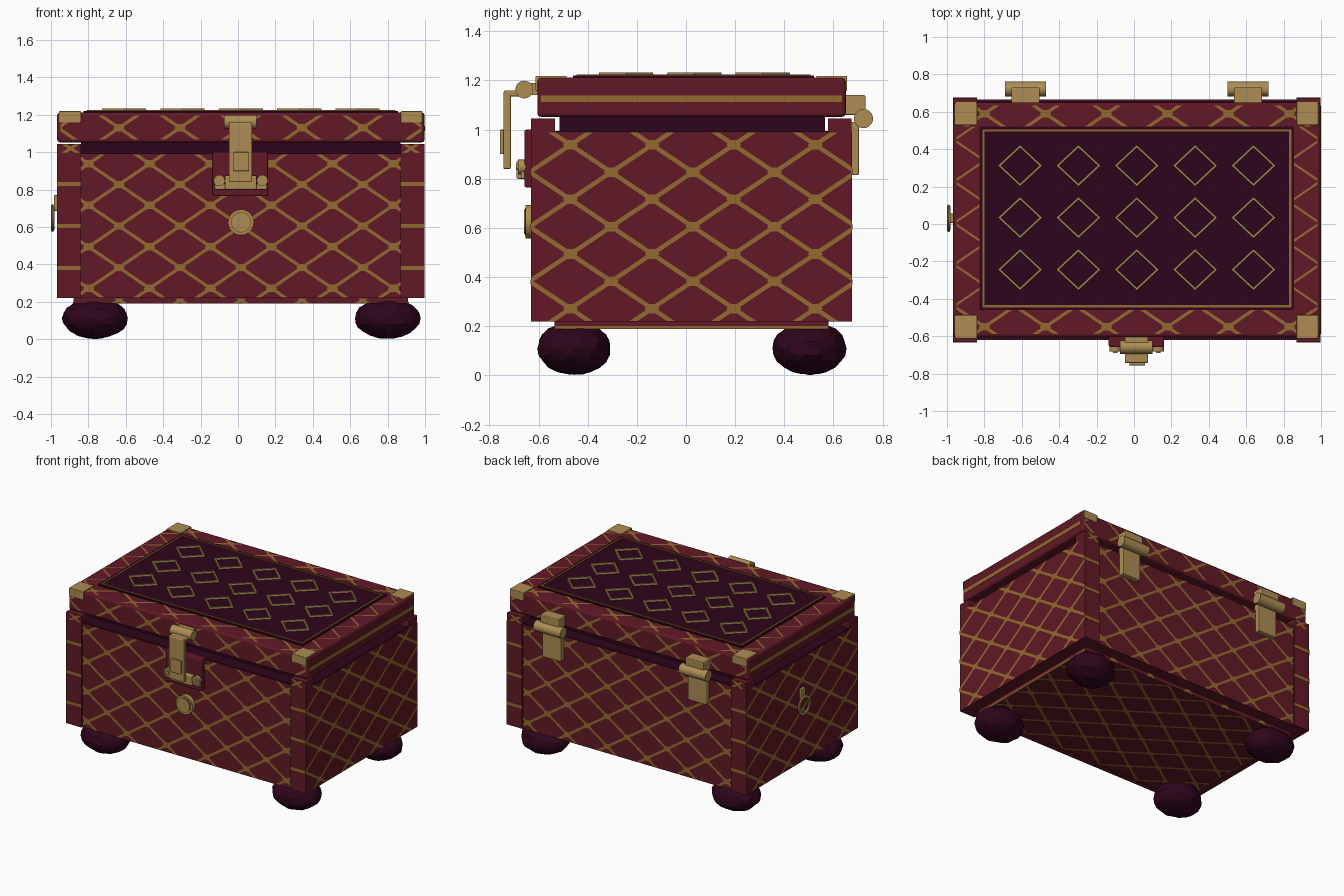
import bpy, bmesh, math, random
from mathutils import Vector, Matrix

if "Cube" in bpy.data.objects:
    bpy.data.objects.remove(bpy.data.objects["Cube"])

CX, CY = 0.015, 0.022          # middle of the chest body


def material(name, rgb):
    m = bpy.data.materials.new(name)
    m.diffuse_color = (*rgb, 1)
    m.use_nodes = True
    m.node_tree.nodes["Principled BSDF"].inputs["Base Color"].default_value = m.diffuse_color
    return m


MAROON = material("maroon", (0.12, 0.0095, 0.019))
GOLD = material("brass", (0.42, 0.265, 0.088))
TRIM = material("dull gold", (0.30, 0.142, 0.03))
PLUM = material("dark plum", (0.028, 0.0015, 0.0115))


def finish(bm, name, mat, bevel=0.0, smooth=False):
    me = bpy.data.meshes.new(name)
    bm.to_mesh(me)
    bm.free()
    me.materials.append(mat)
    ob = bpy.data.objects.new(name, me)
    bpy.context.collection.objects.link(ob)
    if bevel:
        b = ob.modifiers.new("bevel", 'BEVEL')
        b.width, b.segments = bevel, 3
    if smooth:
        bpy.ops.object.select_all(action='DESELECT')
        ob.select_set(True)
        bpy.context.view_layer.objects.active = ob
        bpy.ops.object.shade_smooth_by_angle(angle=math.radians(35))
    return ob


def box(name, mat, x, y, z, bevel=0.0):
    bm = bmesh.new()
    bmesh.ops.create_cube(bm, size=1)
    for v in bm.verts:
        v.co = [lo + (c + 0.5) * (hi - lo) for c, (lo, hi) in zip(v.co, (x, y, z))]
    return finish(bm, name, mat, bevel)


def cylinder(name, mat, centre, r, length, axis):
    bm = bmesh.new()
    bmesh.ops.create_cone(bm, cap_ends=True, segments=28, radius1=r, radius2=r, depth=length)
    rot = Matrix.Rotation(math.pi / 2, 4, 'Y' if axis == 'x' else 'X')
    bm.transform(Matrix.Translation(centre) @ rot)
    return finish(bm, name, mat, smooth=True)


def lattice(name, place, out, u, v, node, period, width=0.017, blob=0.03):
    """Diagonal lattice of flat stripes, cut from one rectangle."""
    bm = bmesh.new()
    bm.faces.new([bm.verts.new((a, b, 0)) for a, b in
                  ((u[0], v[0]), (u[1], v[0]), (u[1], v[1]), (u[0], v[1]))])
    (nu, nv), (pu, pv) = node, period
    half = width / 2 * math.hypot(1 / pu, 1 / pv)

    def value(p, s):
        return (p[0] - nu) / pu + s * (p[1] - nv) / pv

    for s in (1, -1):
        ends = [value((a, b), s) for a in u for b in v]
        normal = Vector((1 / pu, s / pv, 0))
        for k in range(math.floor(min(ends)), math.ceil(max(ends)) + 1):
            for d in (-half, half):
                co = Vector((nu + (k + d) * pu, nv, 0))
                bmesh.ops.bisect_plane(bm, geom=bm.verts[:] + bm.edges[:] + bm.faces[:],
                                       plane_co=co, plane_no=normal.normalized())
    gaps = []
    for f in bm.faces:
        c = f.calc_center_median()
        vals = [value(c, s) for s in (1, -1)]
        if all(abs(t - round(t)) > half for t in vals):
            gaps.append(f)
    bmesh.ops.delete(bm, geom=gaps, context='FACES')
    # blobs where the stripes cross
    for i in range(-16, 17):
        for j in range(-16, 17):
            a, b = nu + i * pu / 2, nv + j * pv / 2
            if (i + j) % 2 == 0 and u[0] + blob < a < u[1] - blob and v[0] + blob < b < v[1] - blob:
                bm.faces.new([bm.verts.new((a + blob * math.cos(t * math.pi / 3),
                                            b + 0.75 * blob * math.sin(t * math.pi / 3), 0.001))
                              for t in range(6)])
    for w in bm.verts:
        x, y, z = place(w.co.x, w.co.y)
        w.co = Vector((x, y, z)) + Vector(out) * w.co.z
    bm.normal_update()
    for f in bm.faces:
        if f.normal.dot(Vector(out)) < 0:
            f.normal_flip()
    return finish(bm, name, TRIM)


# Body: middle, two end boards, base, dark inner rim and ledge
box("body", MAROON, (-0.85, 0.88), (-0.6205, 0.6645), (0.22, 0.99))
box("inner_rim", PLUM, (-0.84, 0.87), (-0.515, 0.565), (0.9, 1.06))
box("ledge", PLUM, (-0.84, 0.87), (-0.615, 0.659), (0.985, 0.994))
box("base", MAROON, (-0.88, 0.91), (-0.535, 0.58), (0.19, 0.23))
PER = (0.326, 0.222)
for s in (-1, 1):
    side = "right" if s > 0 else "left"
    xs = sorted((CX + s * 0.855, CX + s * 0.982))
    xo = CX + s * 0.982
    box(side + "_end_board", MAROON, xs, (-0.63, 0.675), (0.22, 0.99))
    box(side + "_ledge", PLUM, sorted((CX + s * 0.85, CX + s * 0.977)), (-0.53, 0.574), (0.985, 0.994))
    lattice(side + "_end_pattern", lambda a, b: (xo + s * 0.002, a, b), (s, 0, 0),
            (-0.63, 0.675), (0.222, 0.988), (-0.47, 0.938), (0.332, 0.222), 0.018)
    for t in (-1, 1):
        end = "back" if t > 0 else "front"
        ys = sorted((CY + t * 0.555, CY + t * 0.652))
        yo = CY + t * 0.652
        box(f"{side}_{end}_post_top", MAROON, xs, ys, (0.98, 1.045))
        lattice(f"{side}_{end}_post_top_pattern", lambda a, b: (a, yo + t * 0.002, b), (0, t, 0),
                xs, (0.995, 1.045), (CX + s * 0.91, 1.02), (0.15, 0.1), 0.016, 0.015)
        for z in (0.38, 0.605, 0.83):
            box(f"{side}_{end}_post_stripe", TRIM, xs,
                sorted((yo - t * 0.002, yo + t * 0.003)), (z - 0.011, z + 0.011))
    box(side + "_base_trim", TRIM, sorted((CX + s * 0.89, CX + s * 0.898)), (-0.535, 0.58), (0.188, 0.2))

for t in (-1, 1):
    end = "back" if t > 0 else "front"
    yo = CY + t * 0.6445
    lattice(end + "_pattern", lambda a, b: (a, yo, b), (0, t, 0),
            (-0.84, 0.87), (0.222, 0.988), (0.016, 0.605), PER)
    lattice(end + "_base_pattern", lambda a, b: (a, CY + t * 0.56, b), (0, t, 0),
            (-0.88, 0.91), (0.192, 0.219), (0.016, 0.21), PER)
lattice("bottom_pattern", lambda a, b: (a, b, 0.188), (0, 0, -1),
        (-0.88, 0.91), (-0.535, 0.58), (0.016, CY), PER)

# Lid with patterned faces
box("lid", MAROON, (-0.967, 0.997), (-0.605, 0.65), (1.052, 1.212), 0.016)
for t in (-1, 1):
    end = "back" if t > 0 else "front"
    lattice(end + "_lid_pattern", lambda a, b: (a, CY + t * 0.6295, b), (0, t, 0),
            (-0.95, 0.98), (1.068, 1.196), (0.016, 1.13), PER)
    strip = (-0.589, -0.46) if t < 0 else (0.52, 0.634)
    lattice(end + "_lid_top_pattern", lambda a, b: (a, b, 1.214), (0, 0, 1),
            (-0.95, 0.98), strip, (0.179, -0.55 if t < 0 else 0.59), PER)
    xs = (-0.95, -0.825) if t < 0 else (0.855, 0.98)
    lattice(("left" if t < 0 else "right") + "_lid_top_pattern", lambda a, b: (a, b, 1.214),
            (0, 0, 1), xs, (-0.46, 0.52), (0.179, -0.55), PER, 0.012)
    box("lid_end_stripe", TRIM, sorted((CX + t * 0.980, CX + t * 0.984)), (-0.589, 0.634), (1.112, 1.139))
    # brass corner caps
    for s in (-1, 1):
        box("lid_corner_cap", GOLD, sorted((CX + s * 0.855, CX + s * 0.972)),
            sorted((CY + t * 0.508, CY + t * 0.634)), (1.158, 1.219), 0.004)

# Dark top panel with border and raised diamonds
box("top_panel", PLUM, (-0.825, 0.855), (-0.46, 0.52), (1.2, 1.22))
for t in (-1, 1):
    y, x = 0.03 + t * 0.47, CX + t * 0.82
    box("panel_border", TRIM, (-0.81, 0.84), (y - 0.006, y + 0.006), (1.215, 1.225))
    box("panel_border", TRIM, (x - 0.006, x + 0.006), (-0.446, 0.506), (1.215, 1.225))


def diamond(cx, cy):
    bm = bmesh.new()
    rings = []
    for k, z in ((1.0, 1.218), (0.98, 1.233), (0.86, 1.233), (0.84, 1.218)):
        rings.append([bm.verts.new((cx + 0.12 * k * a, cy + 0.112 * k * b, z))
                      for a, b in ((1, 0), (0, 1), (-1, 0), (0, -1))])
    for lo, hi in zip(rings, rings[1:]):
        for i in range(4):
            j = (i + 1) % 4
            bm.faces.new((lo[i], lo[j], hi[j], hi[i]))
    finish(bm, "diamond_stud", GOLD)


for i in range(5):
    for j in range(3):
        diamond(0.015 + (i - 2) * 0.312, 0.034 + (j - 1) * 0.278)

# Lumpy round feet
random.seed(4)
for fx in (-0.763, 0.8):
    for fy in (-0.455, 0.503):
        bm = bmesh.new()
        bmesh.ops.create_icosphere(bm, subdivisions=3, radius=1)
        for v in bm.verts:
            k = random.uniform(0.95, 1.015)
            v.co = (fx + v.co.x * k * 0.177, fy + v.co.y * k * 0.152, 0.111 + v.co.z * k * 0.109)
        finish(bm, "foot", PLUM)

# Front latch: backing plate, catch, strap and pivot
box("latch_backing", MAROON, (-0.135, 0.16), (-0.658, -0.6), (0.765, 1.0), 0.008)
box("latch_catch", GOLD, (-0.07, 0.1), (-0.69, -0.64), (0.8, 0.875), 0.008)
box("latch_catch_base", GOLD, (-0.125, 0.155), (-0.672, -0.65), (0.8, 0.83), 0.006)
for x in (-0.1, 0.13):
    cylinder("latch_rivet", GOLD, (x, -0.668, 0.848), 0.03, 0.03, 'y')
    cylinder("latch_rivet_head", GOLD, (x, -0.685, 0.848), 0.013, 0.012, 'y')
box("latch_strap", GOLD, (-0.048, 0.075), (-0.743, -0.713), (0.84, 1.155), 0.006)
box("latch_arm", GOLD, (-0.048, 0.075), (-0.74, -0.65), (1.135, 1.16), 0.006)
box("latch_tab", GOLD, (-0.025, 0.06), (-0.757, -0.74), (0.9, 1.0), 0.004)
cylinder("latch_pivot", GOLD, (0.012, -0.658, 1.163), 0.036, 0.175, 'x')
box("latch_mount", GOLD, (-0.048, 0.075), (-0.66, -0.6), (1.14, 1.19))

# Round medallion below the latch
cylinder("medallion", GOLD, (0.016, -0.63, 0.625), 0.069, 0.046, 'y')
cylinder("medallion_groove", TRIM, (0.016, -0.653, 0.625), 0.057, 0.004, 'y')
cylinder("medallion_centre", GOLD, (0.016, -0.654, 0.625), 0.049, 0.01, 'y')

# Back hinges
for hx in (-0.58, 0.61):
    cylinder("hinge_knuckle", GOLD, (hx, 0.722, 1.045), 0.039, 0.22, 'x')
    box("hinge_upper_leaf", GOLD, (hx - 0.075, hx + 0.075), (0.645, 0.73), (1.06, 1.14), 0.005)
    box("hinge_lower_leaf", GOLD, (hx - 0.075, hx + 0.075), (0.655, 0.703), (0.815, 1.03), 0.005)

# Ring pull on the left end
bm = bmesh.new()
N, M = 28, 8
ring = [[bm.verts.new((-0.991 + 0.009 * math.sin(b),
                       0.03 + (0.062 + 0.012 * math.cos(b)) * math.cos(a),
                       0.648 + (0.062 + 0.012 * math.cos(b)) * math.sin(a)))
         for b in (2 * math.pi * j / M for j in range(M))]
        for a in (2 * math.pi * i / N for i in range(N))]
for i in range(N):
    for j in range(M):
        p, q = ring[i], ring[(i + 1) % N]
        bm.faces.new((p[j], q[j], q[(j + 1) % M], p[(j + 1) % M]))
bmesh.ops.recalc_face_normals(bm, faces=bm.faces)
finish(bm, "ring_pull", GOLD, smooth=True)
box("ring_mount", GOLD, (-0.985, -0.96), (0.005, 0.055), (0.685, 0.77), 0.004)
